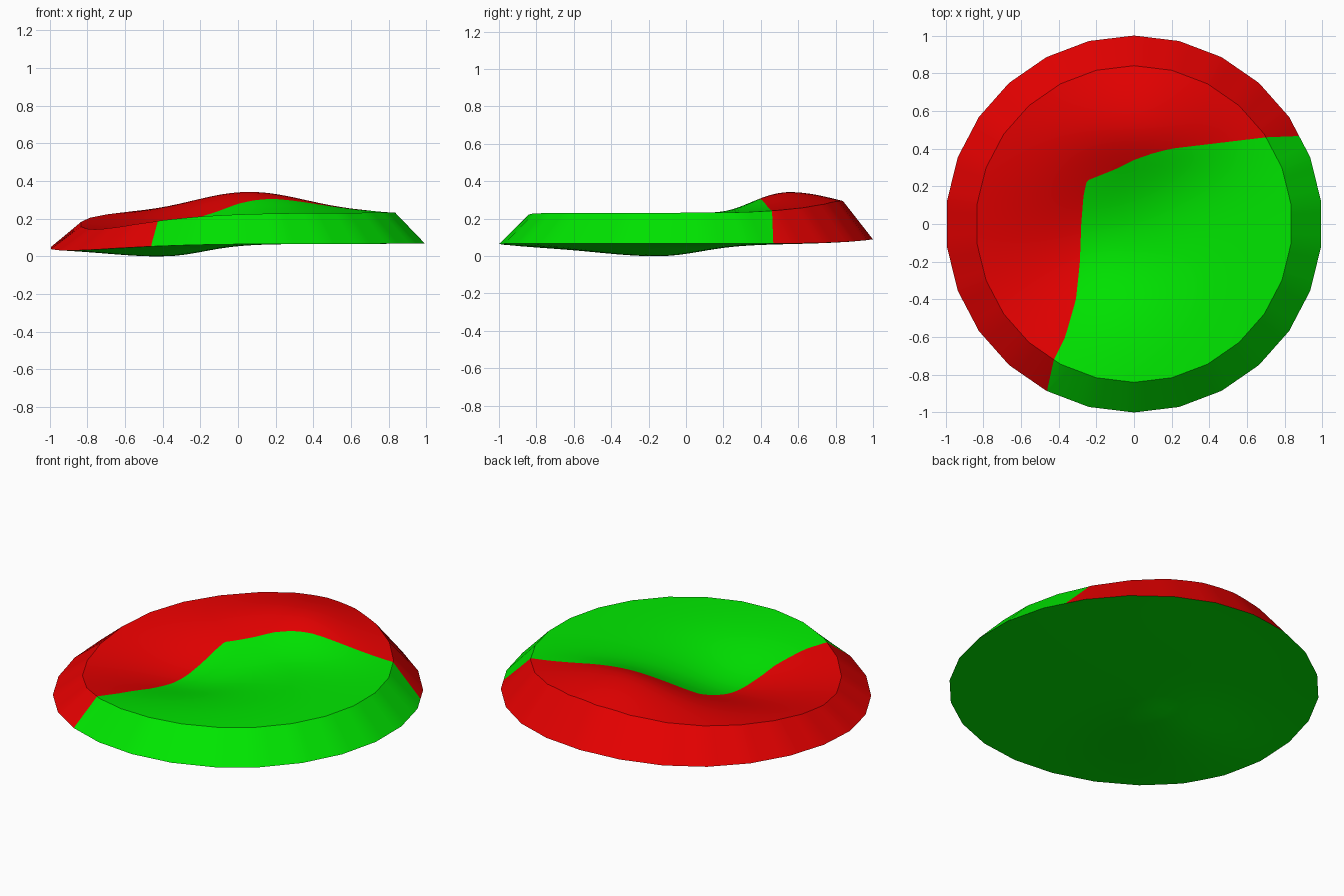
import bpy, bmesh, math
from math import exp

if "Cube" in bpy.data.objects:
    bpy.data.objects.remove(bpy.data.objects["Cube"])

SIDES, SUB = 26, 4          # 26-sided disc, each side subdivided
N = SIDES * SUB


def gauss(x, y, cx, cy, sx, sy):
    return exp(-((x - cx) / sx) ** 2 - ((y - cy) / sy) ** 2)


def lerp_table(t, pts):
    if t <= pts[0][0]:
        return pts[0][1]
    for (a, va), (b, vb) in zip(pts, pts[1:]):
        if t <= b:
            return va + (vb - va) * (t - a) / (b - a)
    return pts[-1][1]


def top_z(x, y):
    # ridge at the back, wide hollow left of the middle, sag to the front left
    ridge = 0.114 * gauss(x, y, 0.05, 0.54, 0.43 if x > 0.05 else 0.42,
                          0.28 if y < 0.54 else 0.39)
    hollow = 0.095 * gauss(x, y, -0.2, -0.1, 0.4, 0.36)
    sag = 0.08 * gauss(x, y, -0.75, -0.35, 0.6, 0.6)
    return 0.235 + ridge - hollow - sag


def base_z(x, y):
    lift = 0.022 * gauss(x, y, 0, 1, 0.6, 0.4)
    dent = 0.045 * gauss(x, y, -0.36, -0.12, 0.26 if x > -0.36 else 0.38,
                         0.28 if y > -0.12 else 0.42)
    sag = 0.035 * gauss(x, y, -0.75, -0.35, 0.6, 0.6)
    return 0.07 + lift - dent - sag


# colour boundary: back branch y = f(x), left branch x = f(y)
BACK = [(-0.25, 0.23), (-0.1, 0.29), (0.0, 0.34), (0.1, 0.375), (0.2, 0.4),
        (0.45, 0.43), (0.7, 0.46), (0.88, 0.467)]
LEFT = [(-0.88, -0.46), (-0.8, -0.45), (-0.72, -0.425), (-0.6, -0.365),
        (-0.4, -0.308), (-0.2, -0.287), (0.0, -0.28), (0.15, -0.268), (0.23, -0.25)]


def red_side(p):
    return max(p.y - lerp_table(p.x, BACK), lerp_table(p.y, LEFT) - p.x)


def rim_point(i):
    k, f = divmod(i, SUB)
    f /= SUB
    a, b = (2 * math.pi * j / SIDES for j in (k, k + 1))
    return ((1 - f) * math.sin(a) + f * math.sin(b),
            (1 - f) * math.cos(a) + f * math.cos(b))


bm = bmesh.new()


def ring(r, height):
    out = []
    for i in range(N):
        x, y = (c * r for c in rim_point(i))
        out.append(bm.verts.new((x, y, height(x, y))))
    return out


def bridge(a, b):
    return [bm.faces.new((a[i], b[i], b[(i + 1) % N], a[(i + 1) % N])) for i in range(N)]


def cap(a, height):
    c = bm.verts.new((0, 0, height(0, 0)))
    return [bm.faces.new((a[i], c, a[(i + 1) % N])) for i in range(N)]


# underside
outer = ring(1.0, base_z)
prev = outer
under = []
for k in range(15, 0, -1):
    cur = ring(k / 16, base_z)
    under += bridge(prev, cur)
    prev = cur
under += cap(prev, base_z)

# sloping rim and sculpted top
prev = outer
upper = []
for k in range(20, 0, -1):
    cur = ring(0.84 * k / 20, top_z)
    upper += bridge(prev, cur)
    prev = cur
upper += cap(prev, top_z)

# cut the colour boundary into the rim and top
edges = list({e for f in upper for e in f.edges})
cuts = set()
for e in edges:
    a, b = e.verts
    fa, fb = red_side(a.co), red_side(b.co)
    if fa * fb >= 0:
        continue
    lo, hi = 0.0, 1.0
    for _ in range(20):
        mid = (lo + hi) / 2
        if red_side(a.co.lerp(b.co, mid)) * fa > 0:
            lo = mid
        else:
            hi = mid
    cuts.add(bmesh.utils.edge_split(e, a, min(max(lo, 0.002), 0.998))[1])
for f in upper:
    pts = [v for v in f.verts if v in cuts]
    if len(pts) == 2:
        bmesh.utils.face_split(f, pts[0], pts[1])

under_set = set(under)
for f in bm.faces:
    red = f not in under_set and red_side(f.calc_center_median()) > 0
    f.material_index = 1 if red else 0

# stand on the ground
low = min(v.co.z for v in bm.verts)
for v in bm.verts:
    v.co.z -= low
bmesh.ops.recalc_face_normals(bm, faces=bm.faces)

mesh = bpy.data.meshes.new("dished_disc")
bm.to_mesh(mesh)
bm.free()
for name, col in (("green", (0.0, 0.8, 0.0, 1)), ("red", (0.8, 0.0, 0.0, 1))):
    m = bpy.data.materials.new(name)
    m.diffuse_color = col
    m.use_nodes = True
    m.node_tree.nodes["Principled BSDF"].inputs["Base Color"].default_value = m.diffuse_color
    mesh.materials.append(m)

disc = bpy.data.objects.new("dished_disc", mesh)
bpy.context.collection.objects.link(disc)
bpy.context.view_layer.objects.active = disc
disc.select_set(True)
bpy.ops.object.shade_smooth_by_angle(angle=math.radians(25))
